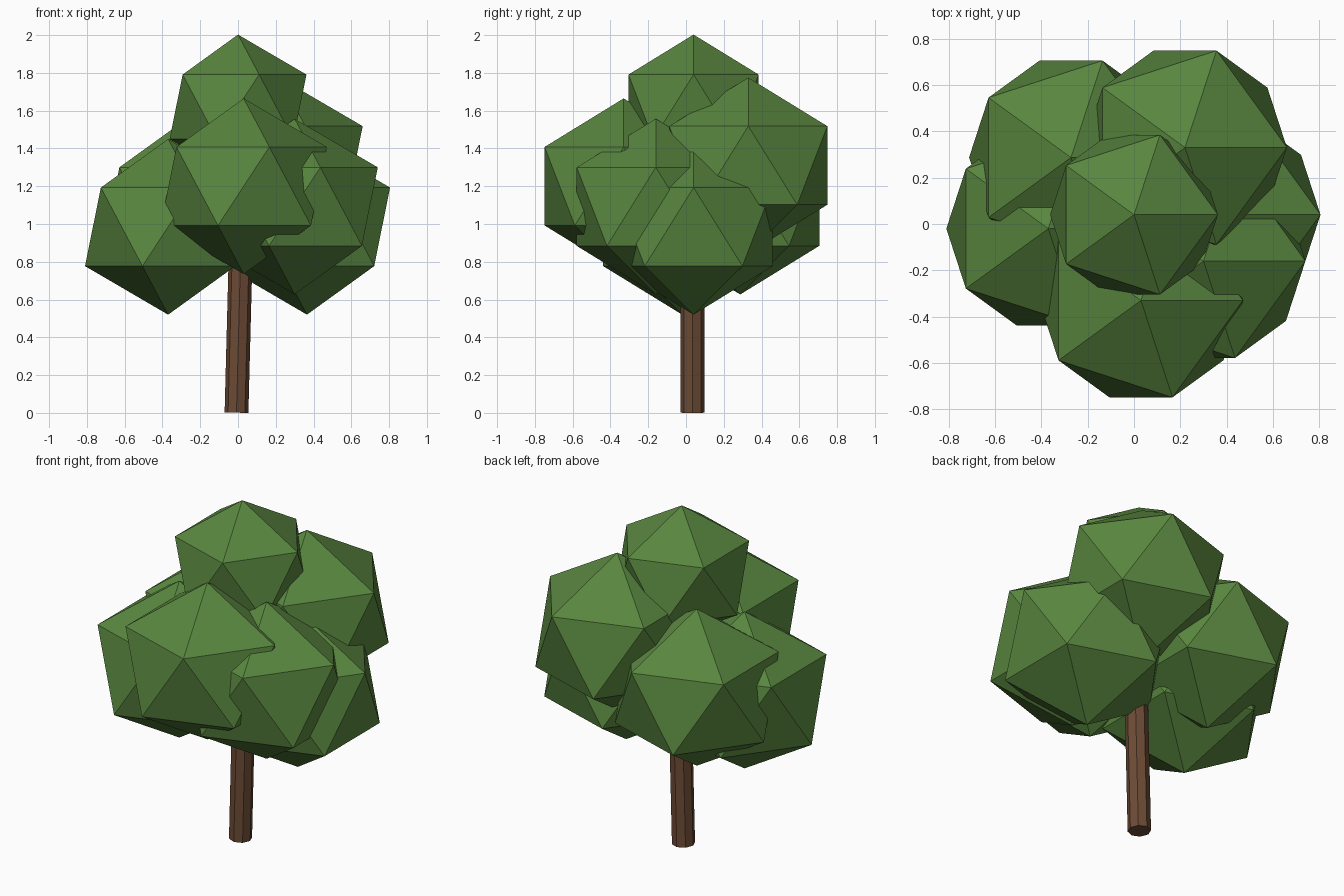
import bpy
from math import radians, tan

if "Cube" in bpy.data.objects:
    bpy.data.objects.remove(bpy.data.objects["Cube"])


def material(name, color):
    m = bpy.data.materials.new(name)
    m.diffuse_color = (*color, 1)
    m.use_nodes = True
    m.node_tree.nodes["Principled BSDF"].inputs["Base Color"].default_value = m.diffuse_color
    return m


leaf = material("leaf_green", (0.10, 0.24, 0.05))
bark = material("bark_brown", (0.15, 0.07, 0.035))

# Foliage: slightly squashed icosahedra (x, y, z, radius)
clumps = {
    "foliage_top": (0.0, 0.04, 1.62, 0.405),
    "foliage_front": (0.03, -0.33, 1.20, 0.492),
    "foliage_back_right": (0.22, 0.33, 1.31, 0.492),
    "foliage_back_left": (-0.272, 0.287, 1.092, 0.492),
    "foliage_front_right": (0.30, -0.16, 1.092, 0.492),
    "foliage_left": (-0.37, -0.02, 0.985, 0.492),
    "foliage_right": (0.365, 0.04, 0.985, 0.492),
}
for name, (x, y, z, r) in clumps.items():
    bpy.ops.mesh.primitive_ico_sphere_add(subdivisions=1, radius=r, location=(x, y, z))
    ob = bpy.context.object
    ob.name = name
    ob.scale.z = 0.945
    ob.data.materials.append(leaf)

# Trunk: straight eight-sided pole with a slight lean to the right
lean = radians(1.5)
height = 1.3
bpy.ops.mesh.primitive_cylinder_add(
    vertices=8, radius=0.063, depth=height,
    location=(-0.008 + tan(lean) * height / 2, 0.035, height / 2 + 0.001),
    rotation=(0, lean, 0))
trunk = bpy.context.object
trunk.name = "trunk"
trunk.data.materials.append(bark)
